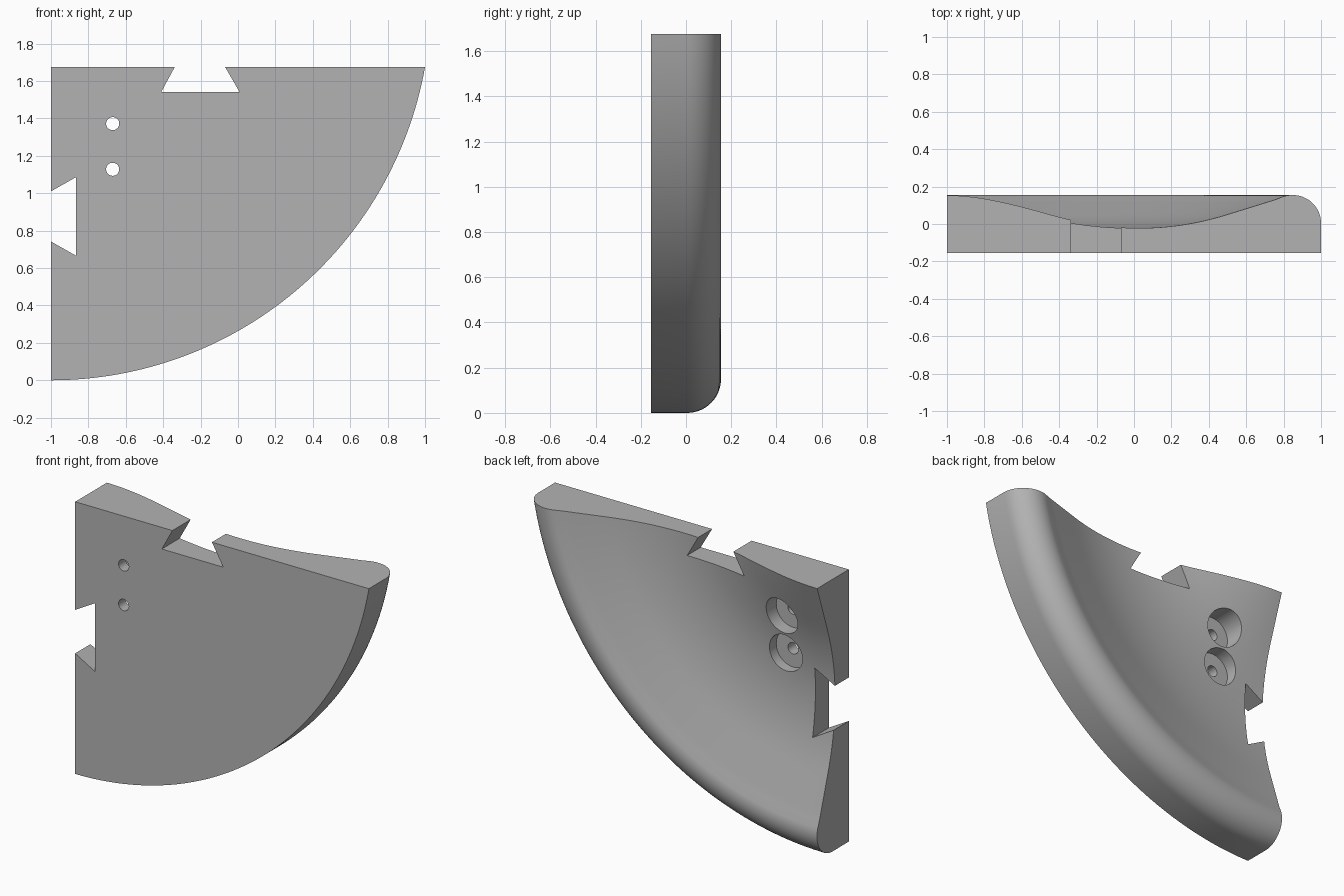
import bpy, bmesh, math

if "Cube" in bpy.data.objects:
    bpy.data.objects.remove(bpy.data.objects["Cube"])

R = 2.0315            # outer radius; revolve axis runs along y through (-1, R)
TOP, HALF = 1.675, 0.155

grey = bpy.data.materials.new("plain grey")
grey.diffuse_color = (0.45, 0.45, 0.45, 1)
grey.use_nodes = True
grey.node_tree.nodes["Principled BSDF"].inputs["Base Color"].default_value = grey.diffuse_color


def dish_height(r):
    """Shallow trough: circular bottom running into straight slopes."""
    d = abs(r - 1.09)
    rad = 1.3 if r < 1.09 else 1.4
    k = min(d, 0.445)
    return -0.022 + k * k / (2 * rad) + (d - k) * 0.445 / rad


def new_object(name, bm):
    bmesh.ops.recalc_face_normals(bm, faces=bm.faces)
    mesh = bpy.data.meshes.new(name)
    bm.to_mesh(mesh)
    bm.free()
    ob = bpy.data.objects.new(name, mesh)
    bpy.context.collection.objects.link(ob)
    return ob


def prism(name, pts, y0, y1):
    """Closed prism from an (x, z) outline, running from y0 to y1."""
    bm = bmesh.new()
    a = [bm.verts.new((x, y0, z)) for x, z in pts]
    b = [bm.verts.new((x, y1, z)) for x, z in pts]
    bm.faces.new(a)
    bm.faces.new(b[::-1])
    n = len(pts)
    for i in range(n):
        j = (i + 1) % n
        bm.faces.new((a[i], b[i], b[j], a[j]))
    ob = new_object(name, bm)
    ob.hide_render = True
    return ob


def circle(x, z, r, n=48):
    return [(x + r * math.cos(2 * math.pi * i / n),
             z + r * math.sin(2 * math.pi * i / n)) for i in range(n)]


# cross-section (radius, y): back plane, trough, rounded rim
fillet = 0.15
rc, yc = R - fillet, HALF - fillet
profile = [(0.3, -HALF)]
profile += [(r, dish_height(r)) for r in
            (0.3 + (rc - 0.049 - 0.3) * i / 36 for i in range(36))]
a0, a1 = math.radians(108), 0.0
profile += [(rc + fillet * math.cos(a0 + (a1 - a0) * i / 16),
             yc + fillet * math.sin(a0 + (a1 - a0) * i / 16)) for i in range(17)]
profile.append((R, -HALF))

# revolved wedge
bm = bmesh.new()
STEPS = 96
rings = []
for s in range(STEPS + 1):
    t = math.radians(83) * s / STEPS
    rings.append([bm.verts.new((-1 + r * math.sin(t), y, R - r * math.cos(t)))
                  for r, y in profile])
n = len(profile)
for p, q in zip(rings, rings[1:]):
    for i in range(n):
        j = (i + 1) % n
        bm.faces.new((p[i], p[j], q[j], q[i]))
bm.faces.new(rings[0])
bm.faces.new(rings[-1][::-1])
plate = new_object("dished_quarter_plate", bm)
plate.data.materials.append(grey)

# flat top, dovetail notches, counterbored screw holes
cutters = [
    prism("top_trim", [(-2, TOP), (2, TOP), (2, 3), (-2, 3)], -1, 1),
    prism("top_dovetail", [(-0.41, 1.542), (0.008, 1.542), (-0.069, TOP),
                           (-0.069, 1.9), (-0.338, 1.9), (-0.338, TOP)], -0.8, 0.8),
    prism("side_dovetail", [(-0.866, 0.666), (-0.866, 1.086), (-1, 1.01),
                            (-1.3, 1.01), (-1.3, 0.742), (-1, 0.742)], -0.8, 0.8),
]
for z in (1.372, 1.128):
    cutters.append(prism("counterbore", circle(-0.67, z, 0.115), -0.085, 0.5))
    cutters.append(prism("screw_hole", circle(-0.67, z, 0.035, 32), -0.5, 0.5))

bpy.context.view_layer.objects.active = plate
plate.select_set(True)
for c in cutters:
    m = plate.modifiers.new(c.name, 'BOOLEAN')
    m.operation = 'DIFFERENCE'
    m.solver = 'EXACT'
    m.object = c
    bpy.ops.object.modifier_apply(modifier=m.name)
for c in cutters:
    bpy.data.objects.remove(c, do_unlink=True)

bpy.ops.object.shade_smooth_by_angle(angle=math.radians(30))
